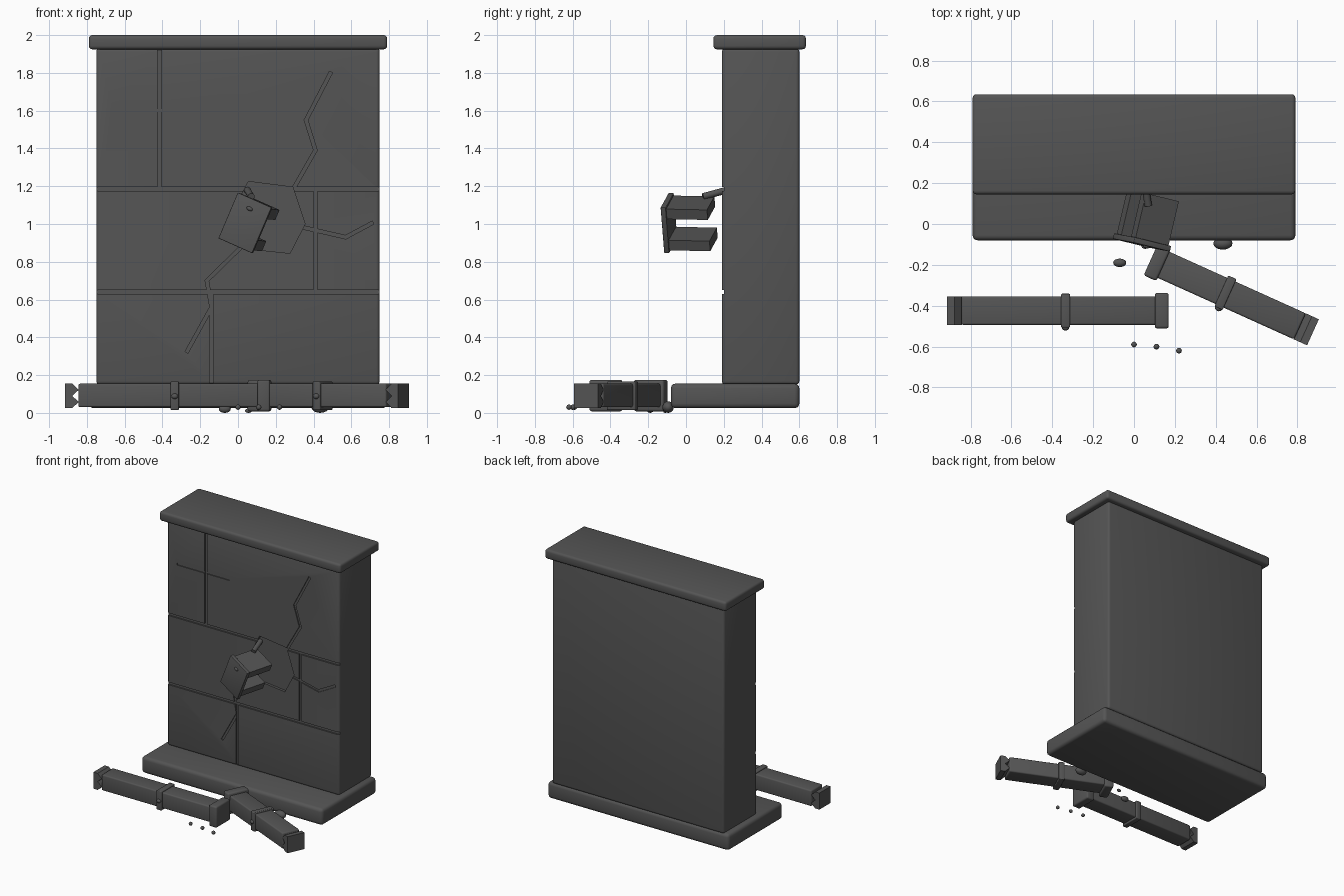
import bpy, bmesh, math
from mathutils import Matrix, Vector

cube = bpy.data.objects.get("Cube")
if cube:
    bpy.data.objects.remove(cube, do_unlink=True)

stone = bpy.data.materials.new("dark_grey")
stone.use_nodes = True
GREY = (0.09, 0.09, 0.09, 1)
stone.diffuse_color = GREY
stone.node_tree.nodes["Principled BSDF"].inputs["Base Color"].default_value = GREY


def add_object(name, bm, matrix=Matrix(), bevel=0.0, smooth=False):
    bmesh.ops.recalc_face_normals(bm, faces=bm.faces)
    mesh = bpy.data.meshes.new(name)
    bm.to_mesh(mesh)
    bm.free()
    mesh.materials.append(stone)
    obj = bpy.data.objects.new(name, mesh)
    bpy.context.collection.objects.link(obj)
    obj.matrix_world = matrix
    for o in bpy.context.selected_objects:
        o.select_set(False)
    obj.select_set(True)
    bpy.context.view_layer.objects.active = obj
    if bevel:
        mod = obj.modifiers.new("rounded_edges", 'BEVEL')
        mod.width, mod.segments = bevel, 3
        bpy.ops.object.modifier_apply(modifier=mod.name)
    if smooth or bevel:
        bpy.ops.object.shade_smooth_by_angle(angle=math.radians(35))
    return obj


def box(name, low, high, matrix=Matrix(), bevel=0.0):
    low, high = Vector(low), Vector(high)
    bm = bmesh.new()
    bmesh.ops.create_cube(bm, size=1)
    bmesh.ops.scale(bm, vec=high - low, verts=bm.verts)
    bmesh.ops.translate(bm, vec=(low + high) / 2, verts=bm.verts)
    return add_object(name, bm, matrix, bevel)


def prism(name, profile, y0, y1, matrix=Matrix()):
    """Extrude an x-z outline along y."""
    bm = bmesh.new()
    face = bm.faces.new([bm.verts.new((x, y0, z)) for x, z in profile])
    new = bmesh.ops.extrude_face_region(bm, geom=[face])["geom"]
    verts = [g for g in new if isinstance(g, bmesh.types.BMVert)]
    bmesh.ops.translate(bm, vec=(0, y1 - y0, 0), verts=verts)
    return add_object(name, bm, matrix)


def ball(name, centre, radius, flat=1.0, matrix=Matrix()):
    bm = bmesh.new()
    bmesh.ops.create_uvsphere(bm, u_segments=16, v_segments=8, radius=radius)
    bmesh.ops.scale(bm, vec=(1, flat, flat), verts=bm.verts)
    bmesh.ops.translate(bm, vec=centre, verts=bm.verts)
    return add_object(name, bm, matrix, smooth=True)


# Main slab, plinth and cap
wall = box("wall", (-0.75, 0.19, 0.15), (0.75, 0.6, 1.93), bevel=0.018)
box("plinth", (-0.79, -0.08, 0.025), (0.79, 0.6, 0.155), bevel=0.025)
box("cap", (-0.79, 0.145, 1.925), (0.79, 0.635, 2.0), bevel=0.018)

# Cutters for block joints, cracks and the broken hollow
FRONT = 0.19


def groove(a, b, width, depth):
    a, b = Vector((a[0], 0, a[1])), Vector((b[0], 0, b[1]))
    d = b - a
    turn = Matrix.Translation((a + b) / 2) @ Matrix.Rotation(-math.atan2(d.z, d.x), 4, 'Y')
    half = d.length / 2 + width * 0.3
    return box("groove_cutter", (-half, FRONT - 0.05, -width / 2),
               (half, FRONT + depth, width / 2), turn)


joints = [((-0.8, 1.185), (0.8, 1.185)), ((-0.8, 0.64), (0.8, 0.64)),
          ((-0.415, 1.185), (-0.415, 1.915)), ((0.41, 0.64), (0.41, 1.185)),
          ((-0.14, 0.165), (-0.14, 0.64))]
cracks = [[(0.49, 1.8), (0.36, 1.55), (0.41, 1.39), (0.29, 1.18)],
          [(0.33, 0.985), (0.57, 0.93), (0.71, 1.005)],
          [(0.06, 0.92), (-0.165, 0.70), (-0.14, 0.56), (-0.27, 0.325)]]
cutters = [groove(a, b, 0.02, 0.011) for a, b in joints]
for path in cracks:
    cutters += [groove(a, b, 0.018, 0.008) for a, b in zip(path, path[1:])]
cutters.append(groove((-0.66, 1.6), (-0.21, 1.6), 0.015, 0.007))
hollow = [(0.055, 1.225), (0.29, 1.195), (0.355, 1.0), (0.275, 0.845), (0.04, 0.87), (-0.02, 1.08)]
cutters.append(prism("hollow_cutter", hollow, FRONT - 0.05, FRONT + 0.02))
bpy.context.view_layer.objects.active = wall
for cutter in cutters:
    cutter.hide_render = True
    mod = wall.modifiers.new("cut", 'BOOLEAN')
    mod.operation, mod.solver, mod.object = 'DIFFERENCE', 'EXACT', cutter
    bpy.ops.object.modifier_apply(modifier=mod.name)
    bpy.data.objects.remove(cutter, do_unlink=True)

# Tilted bracket hanging in front of the hollow
ax = Vector((0.18, -0.044, -0.08)).normalized()
az = Vector((0.106, -0.02, 0.242)).normalized()
ay = az.cross(ax).normalized()
az = ax.cross(ay)
tilt = Matrix.Translation((0.036, -0.104, 1.006)) @ Matrix((ax, ay, az)).transposed().to_4x4()
box("bracket_plate", (-0.1, 0, -0.132), (0.1, 0.028, 0.132), tilt, bevel=0.004)
for side, z in (("upper", 0.09), ("lower", -0.09)):
    box(side + "_bracket_arm", (-0.09, 0.02, z - 0.029), (0.09, 0.25, z + 0.029), tilt)
ball("bracket_rivet", (-0.006, 0, 0.079), 0.018, 0.6, tilt)

# Short pin joining bracket and wall
start, end = Vector((0.07, 0.09, 1.145)), Vector((0.05, 0.21, 1.178))
bm = bmesh.new()
bmesh.ops.create_cone(bm, cap_ends=True, segments=16, radius1=0.018, radius2=0.018,
                      depth=(end - start).length)
add_object("bracket_pin", bm, Matrix.Translation((start + end) / 2)
           @ (end - start).to_track_quat('Z', 'Y').to_matrix().to_4x4(), smooth=True)


# Fallen beams: x runs from the collared end towards the broken end
def beam(name, length, band_x, matrix, rivet_side):
    w = 0.07
    box(name, (0.01, -w, 0.03), (length, w, 0.155), matrix, bevel=0.01)
    box(name + "_end_collar", (0, -0.087, 0.008), (0.068, 0.087, 0.175), matrix, bevel=0.012)
    box(name + "_band", (band_x - 0.022, -0.083, 0.015), (band_x + 0.022, 0.083, 0.166),
        matrix, bevel=0.006)
    ball(name + "_rivet", (band_x, rivet_side * 0.083, 0.088), 0.018, 0.8, matrix)
    near, mid, far = length - 0.002, length + 0.033, length + 0.07
    teeth = [(far, 0.155), (mid, 0.155), (near, 0.122), (mid, 0.09),
             (near, 0.058), (mid, 0.025), (far, 0.025)]
    prism(name + "_broken_tip", teeth, -w, w, matrix)


beam("left_lying_beam", 1.015, 0.505,
     Matrix.Translation((0.17, -0.424, 0)) @ Matrix.Rotation(math.pi, 4, 'Z'), 1)
beam("right_lying_beam", 0.80, 0.40,
     Matrix.Translation((0.083, -0.172, 0)) @ Matrix.Rotation(math.radians(-24.3), 4, 'Z'), -1)

# Rubble
for i, (x, y, r) in enumerate([(-0.07, -0.19, 0.032), (0.435, -0.095, 0.047),
                               (0.055, -0.11, 0.018)]):
    ball("rubble_%d" % i, (x, y, r * 0.65), r, 0.65)
for i, (x, y) in enumerate([(0, -0.59), (0.11, -0.6), (0.22, -0.62)]):
    ball("pebble_%d" % i, (x, y, 0.03), 0.014)
